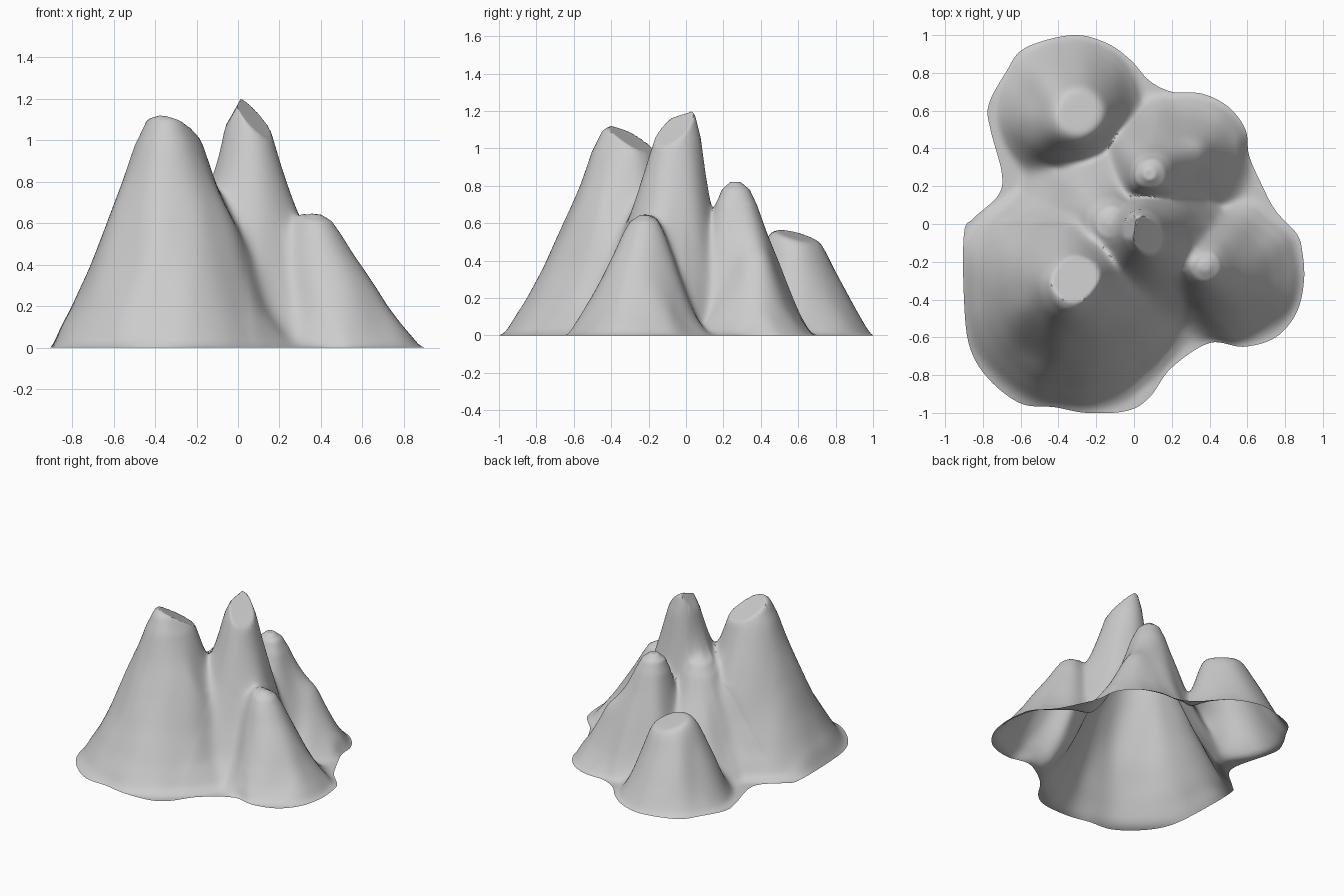
import bpy, bmesh
from mathutils import Vector, noise

if "Cube" in bpy.data.objects:
    bpy.data.objects.remove(bpy.data.objects["Cube"])

# Foot outline of the massif, clockwise from the back
OUTLINE = [(-.33, 1.0), (-.15, .96), (-.02, .87), (.08, .76), (.2, .7), (.36, .69), (.5, .62),
           (.59, .5), (.61, .36), (.68, .2), (.75, .07), (.86, -.05), (.89, -.14), (.9, -.3),
           (.86, -.47), (.75, -.6), (.58, -.65), (.4, -.63), (.2, -.76), (.08, -.92), (-.04, -.99),
           (-.25, -1), (-.42, -.97), (-.6, -.95), (-.77, -.82), (-.87, -.65), (-.9, -.4),
           (-.9, -.05), (-.85, .03), (-.72, .15), (-.7, .27), (-.76, .5), (-.77, .63),
           (-.68, .8), (-.58, .93)]

# Slope profile: (height fraction, radius fraction)
PROFILE = [(0, 1), (.03, .91), (.15, .77), (.32, .62), (.52, .47), (.7, .34), (.85, .24), (.95, .14), (1, 0)]

# Peaks: base x, y, radius, top x, y, height, plateau fraction
PEAKS = [(-.32, -.36, .64, -.34, -.33, 1.15, .03),
         (.12, -.15, .46, .03, -.02, 1.24, 0),
         (.50, -.25, .40, .37, -.23, .64, .06),
         (-.33, .60, .41, -.31, .56, .57, .2),
         (.14, .30, .38, .09, .27, .82, .08),
         (.30, .35, .35, .28, .37, .45, .06),
         (-.17, .06, .48, -.12, .02, .76, .04)]


def radius_at(t, flat):
    for (t0, r0), (t1, r1) in zip(PROFILE, PROFILE[1:]):
        if t <= t1:
            r = r0 + (r1 - r0) * (t - t0) / (t1 - t0)
            return r + flat * (1 - r)
    return 0


def peak_height(x, y, peak):
    bx, by, rad, tx, ty, h, flat = peak
    if (x - bx) ** 2 + (y - by) ** 2 > rad * rad:
        return 0
    lo, hi = 0, 1
    for _ in range(12):
        t = (lo + hi) / 2
        cx, cy = bx + (tx - bx) * t, by + (ty - by) * t
        r = rad * radius_at(t, flat)
        if (x - cx) ** 2 + (y - cy) ** 2 < r * r:
            lo = t
        else:
            hi = t
    return lo * h


def terrain(x, y):
    # gentle rocky warp, then a soft union of the peaks
    n = noise.noise_vector(Vector((x * 5, y * 5, 3))) * .025
    px, py = x + n.x, y + n.y
    hs = [peak_height(px, py, p) for p in PEAKS]
    # slanted, broken-off summits
    hs[0] = min(hs[0], 1.11 - .3 * (x + .41) - .5 * (y + .36))
    hs[1] = min(hs[1], 1.19 - .8 * (x - .01) + .5 * (y - .01), 1.19 + 2 * (x - .01))
    hs[3] = min(hs[3], .55 - .2 * (x + .33) - .25 * (y - .55))
    return sum(max(h, 0) ** 6 for h in hs) ** (1 / 6)


def smooth_loop(points, steps):
    pts = [Vector(p) for p in points]
    n, out = len(pts), []
    for i in range(n):
        a, b, c, d = (pts[(i + k) % n] for k in (-1, 0, 1, 2))
        for s in range(steps):
            t = s / steps
            out.append(.5 * (2 * b + (c - a) * t + (2 * a - 5 * b + 4 * c - d) * t * t
                             + (3 * b - a - 3 * c + d) * t ** 3))
    return out


# Open shell: concentric rings from the centre out to the foot outline
RINGS = 80
rim = smooth_loop(OUTLINE, 7)
bm = bmesh.new()
centre = bm.verts.new((0, 0, terrain(0, 0)))
previous = None
for ring in range(1, RINGS + 1):
    f = ring / RINGS
    row = []
    for p in rim:
        q = p * f
        u = min(1, (1 - f) * p.length / .06)
        row.append(bm.verts.new((q.x, q.y, terrain(q.x, q.y) * (1 - (1 - u) ** 2))))
    for i in range(len(row)):
        j = (i + 1) % len(row)
        if previous:
            bm.faces.new((previous[i], previous[j], row[j], row[i]))
        else:
            bm.faces.new((centre, row[j], row[i]))
    previous = row
# relax the creases in the valleys, keeping the foot line fixed
foot = set(previous)
inner = [v for v in bm.verts if v not in foot and v.co.z < .6]
for _ in range(6):
    bmesh.ops.smooth_vert(bm, verts=inner, factor=.5, use_axis_x=False, use_axis_y=False, use_axis_z=True)
bm.normal_update()
if sum(face.normal.z for face in bm.faces) < 0:
    bmesh.ops.reverse_faces(bm, faces=bm.faces[:])

mesh = bpy.data.meshes.new("mountain")
bm.to_mesh(mesh)
bm.free()
mountain = bpy.data.objects.new("mountain", mesh)
bpy.context.collection.objects.link(mountain)
bpy.context.view_layer.objects.active = mountain
mountain.select_set(True)
bpy.ops.object.shade_smooth_by_angle(angle=.9)
